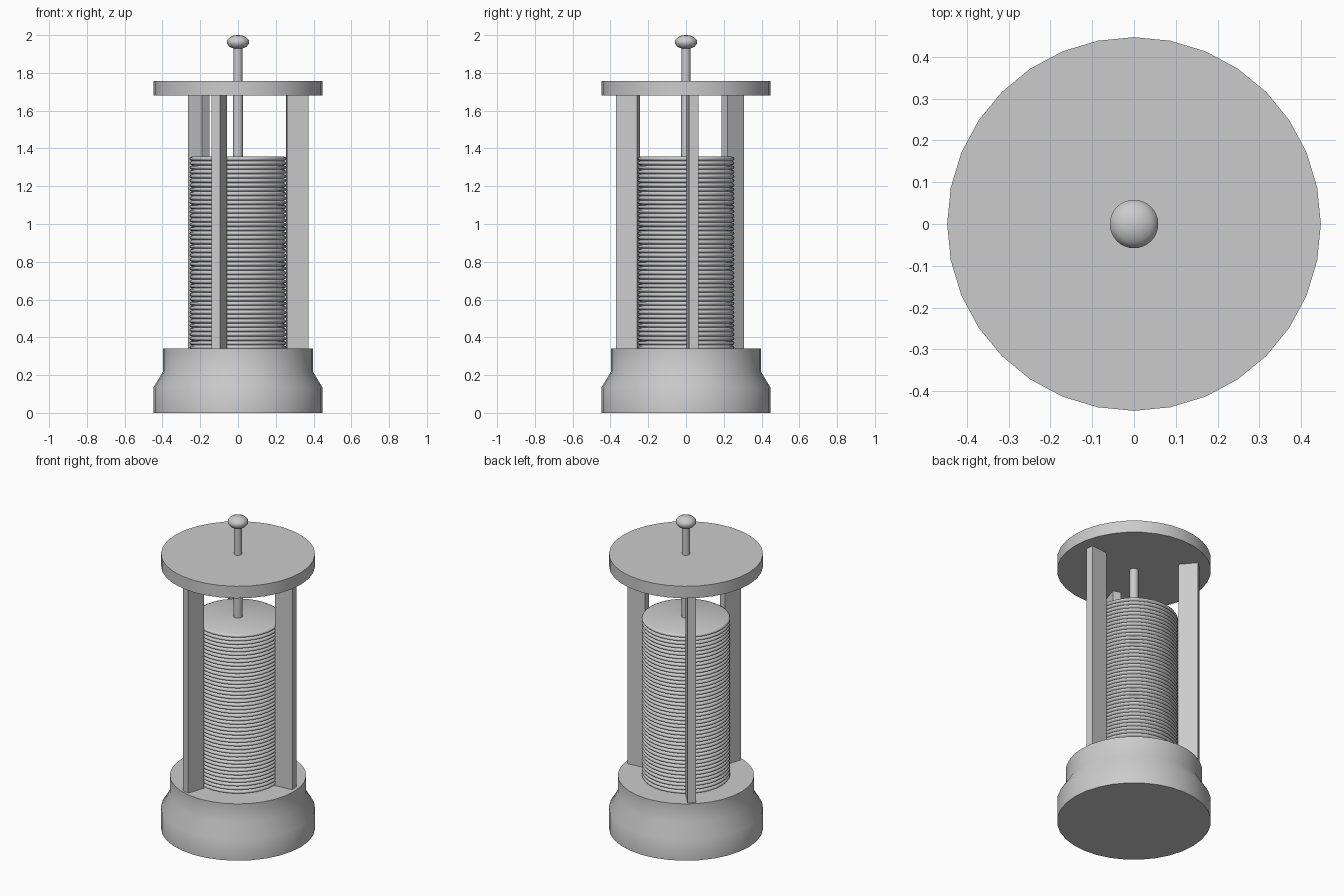
import bpy, bmesh, math
from mathutils import Matrix

if "Cube" in bpy.data.objects:
    bpy.data.objects.remove(bpy.data.objects["Cube"])

SIDES = 32


def finish(name, bm, angle=40):
    bmesh.ops.recalc_face_normals(bm, faces=bm.faces[:])
    me = bpy.data.meshes.new(name)
    bm.to_mesh(me)
    bm.free()
    ob = bpy.data.objects.new(name, me)
    bpy.context.collection.objects.link(ob)
    bpy.ops.object.select_all(action='DESELECT')
    ob.select_set(True)
    bpy.context.view_layer.objects.active = ob
    bpy.ops.object.shade_smooth_by_angle(angle=math.radians(angle))
    return ob


def lathe(name, profile, sides=SIDES, angle=40):
    """Revolve (radius, z) points around z and cap both ends."""
    bm = bmesh.new()
    rings = []
    for r, z in profile:
        rings.append([bm.verts.new((r * math.cos(a), r * math.sin(a), z))
                      for a in (2 * math.pi * i / sides for i in range(sides))])
    for lo, hi in zip(rings, rings[1:]):
        for i in range(sides):
            j = (i + 1) % sides
            bm.faces.new((lo[i], lo[j], hi[j], hi[i]))
    bm.faces.new(rings[0][::-1])
    bm.faces.new(rings[-1])
    return finish(name, bm, angle)


# Stepped base and top disc
lathe("base", [(0.447, 0), (0.447, 0.135), (0.396, 0.22), (0.396, 0.34)])
lathe("top_disc", [(0.447, 1.68), (0.447, 1.757)])

# Wound coil: stacked rounded wire turns
turns, z0, z1 = 44, 0.335, 1.357
pitch = (z1 - z0) / turns
coil = []
for k in range(turns):
    z = z0 + k * pitch
    coil += [(0.243, z), (0.253, z + 0.2 * pitch),
             (0.257, z + 0.5 * pitch), (0.253, z + 0.8 * pitch)]
coil.append((0.243, z1))
lathe("coil", coil, angle=60)

# Centre rod and knob
lathe("lower_rod", [(0.026, 1.34), (0.026, 1.69)], 16)
lathe("upper_rod", [(0.023, 1.75), (0.023, 1.95)], 16)
lathe("knob", [(0.026, 1.93), (0.045, 1.938), (0.058, 1.955), (0.058, 1.974),
               (0.043, 1.989), (0.022, 1.998), (0.004, 2.0)], 32, 60)

# Three flat posts set radially around the coil
for name, x, y in (("right_post", 0.314, 0.035),
                   ("back_post", -0.208, 0.248),
                   ("front_post", -0.10, -0.307)):
    bm = bmesh.new()
    bmesh.ops.create_cube(bm, size=1, matrix=Matrix.Translation((x, y, 1.01))
                          @ Matrix.Rotation(math.atan2(y, x), 4, 'Z')
                          @ Matrix.Diagonal((0.115, 0.05, 1.36, 1)))
    finish(name, bm)
